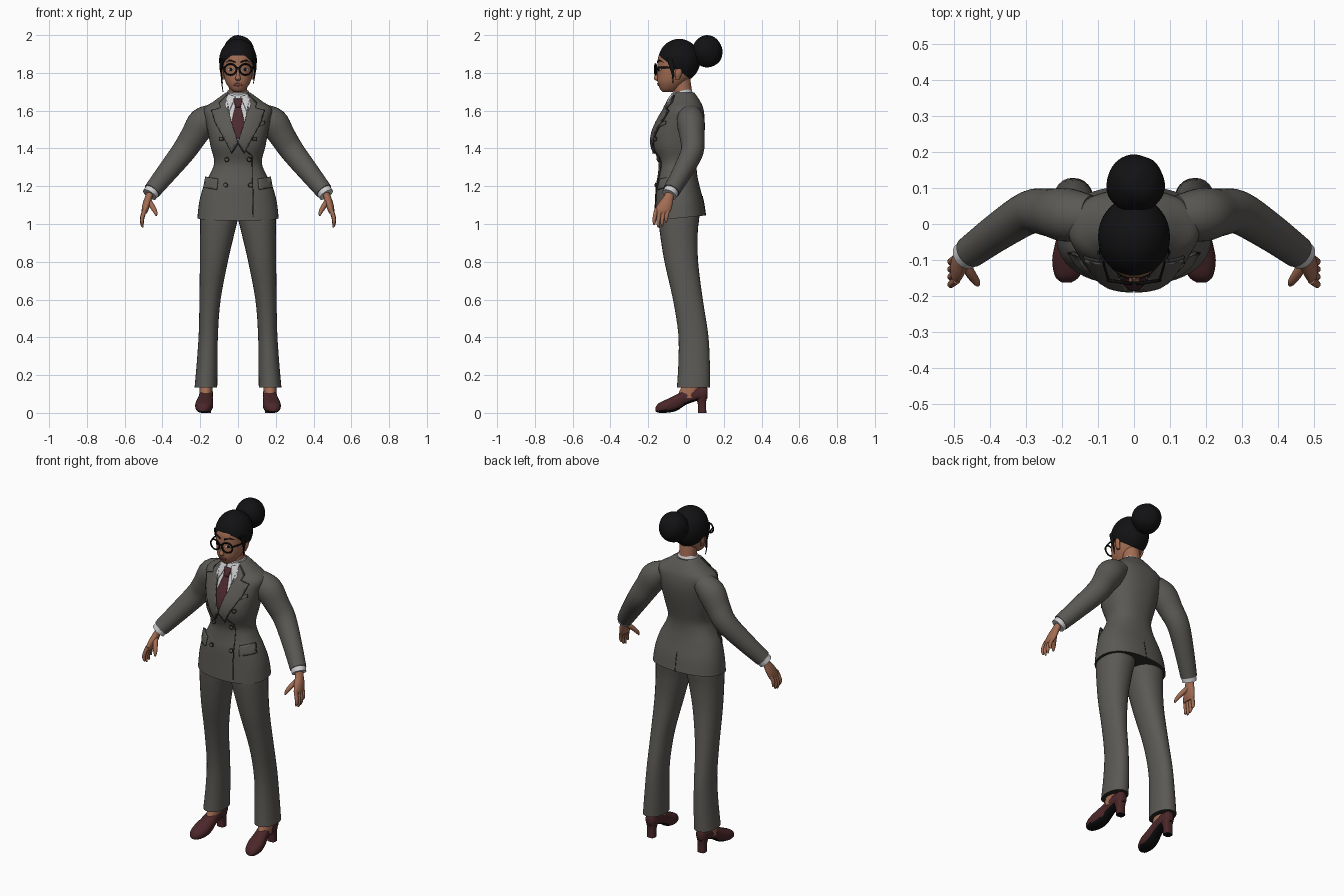
import bpy, bmesh, math
from mathutils import Vector

if "Cube" in bpy.data.objects:
    bpy.data.objects.remove(bpy.data.objects["Cube"])


def material(name, r, g, b):
    m = bpy.data.materials.new(name)
    m.use_nodes = True
    m.diffuse_color = (r, g, b, 1)
    p = next(n for n in m.node_tree.nodes if n.type == "BSDF_PRINCIPLED")
    p.inputs["Base Color"].default_value = (r, g, b, 1)
    p.inputs["Roughness"].default_value = 0.8
    return m


SUIT = material("suit grey", .105, .1, .09)
TRIM = material("dark seam grey", .025, .024, .022)
SKIN = material("skin brown", .36, .15, .085)
HAIR = material("hair black", .006, .006, .007)
SHIRT = material("shirt white", .6, .6, .62)
TIE = material("tie maroon", .075, .022, .028)
SHOE = material("shoe maroon", .07, .02, .022)
BLACK = material("frame and sole black", .004, .004, .004)
LIPS = material("lips", .26, .075, .06)
EYE = material("eye white", .55, .5, .46)


def finish(name, bm, mats, mirror=False):
    me = bpy.data.meshes.new(name)
    bm.to_mesh(me)
    bm.free()
    for m in mats:
        me.materials.append(m)
    me.shade_smooth()
    me.set_sharp_from_angle(angle=math.radians(45))
    ob = bpy.data.objects.new(name, me)
    bpy.context.collection.objects.link(ob)
    if mirror:
        ob.modifiers.new("Mirror", "MIRROR").use_mirror_merge = False
    return ob


def spline(pts, steps):
    """Smooth interpolation of tuples through the given stations."""
    out, last = [], len(pts) - 1
    for i in range(last):
        quad = [pts[max(0, i - 1)], pts[i], pts[i + 1], pts[min(last, i + 2)]]
        for k in range(steps):
            t = k / steps
            out.append([b + t / 2 * (c - a + t * (2*a - 5*b + 4*c - d + t * (3*(b - c) + d - a)))
                        for a, b, c, d in zip(*quad)])
    return out + [list(pts[-1])]


def tube(name, path, mats, u=None, v=None, n=2, seg=28, steps=4, mirror=False, rule=None, shape=None):
    """Loft of superellipse rings; each station is x, y, z and two radii."""
    rings, bm, loops = spline(path, steps), bmesh.new(), []
    for i, r in enumerate(rings):
        p = Vector(r[:3])
        t = (Vector(rings[min(i + 1, len(rings) - 1)][:3]) - Vector(rings[max(i - 1, 0)][:3])).normalized()
        a = Vector(u) if u else Vector((0, 1, 0)).cross(t).normalized()
        b = Vector(v) if v else t.cross(a)
        loop = []
        for k in range(seg):
            c, s = math.cos(math.tau * k / seg), math.sin(math.tau * k / seg)
            c, s = (math.copysign(abs(q) ** (2 / n), q) for q in (c, s))
            loop.append(bm.verts.new(p + a * c * r[3] + b * s * r[4]))
        loops.append(loop)
    for lo, hi in zip(loops, loops[1:]):
        for k in range(seg):
            j = (k + 1) % seg
            bm.faces.new((lo[k], lo[j], hi[j], hi[k]))
    bm.faces.new(loops[0])
    bm.faces.new(loops[-1])
    bmesh.ops.recalc_face_normals(bm, faces=bm.faces)
    bm.normal_update()
    for f in bm.faces:
        f.material_index = int(bool(rule and rule(f)))
    if shape:
        for w in bm.verts:
            w.co = shape(w.co)
    return finish(name, bm, mats, mirror)


def upright(profile):
    """Stations from height, half width, front and back."""
    return [(0, (f + b) / 2, z, rx, (b - f) / 2) for z, rx, f, b in profile]


def plate(name, outline, body, off, mat, side=-1, mirror=False):
    """Thin plate laid onto the front or back of a lofted body."""
    path, n = body
    rows = spline(path, 4)
    bm = bmesh.new()
    bm.faces.new([bm.verts.new((x, 0, z)) for x, z in outline])
    bmesh.ops.triangulate(bm, faces=bm.faces[:])
    for axis in (0, 2):
        vals = [w.co[axis] for w in bm.verts]
        for k in range(math.ceil(min(vals) / .015), math.ceil(max(vals) / .015)):
            co, no = Vector(), Vector()
            co[axis], no[axis] = k * .015, 1
            bmesh.ops.bisect_plane(bm, geom=bm.verts[:] + bm.edges[:] + bm.faces[:], plane_co=co, plane_no=no)
    for w in bm.verts:
        x, _, z = w.co
        lo, hi = next(((a, b) for a, b in zip(rows, rows[1:]) if a[2] <= z <= b[2]), rows[-2:])
        t = min(1, (z - lo[2]) / (hi[2] - lo[2]))
        cy, rx, ry = (lo[k] + t * (hi[k] - lo[k]) for k in (1, 3, 4))
        w.co.y = cy + side * (ry * (1 - min(.97, abs(x / rx)) ** n) ** (1 / n) + off)
    bm.normal_update()
    if sum(f.normal.y * f.calc_area() for f in bm.faces) * side < 0:
        bmesh.ops.reverse_faces(bm, faces=bm.faces[:])
    ob = finish(name, bm, [mat], mirror)
    s = ob.modifiers.new("Thickness", "SOLIDIFY")
    s.thickness, s.offset = min(off + .002, .0095), -1


def oval(cx, cz, rx, rz, n=14):
    return [(cx + rx * math.cos(math.tau * k / n), cz + rz * math.sin(math.tau * k / n)) for k in range(n)]


def edged(name, outline, off, mirror=False):
    """Suit plate with a dark seam border beneath it."""
    cx, cz = (sum(q) / len(outline) for q in zip(*outline))
    grown = [(cx + (x - cx) * 1.06, cz + (z - cz) * 1.05) for x, z in outline]
    plate(name + "_seam", grown, JACKET, off - .004, TRIM, mirror=mirror)
    plate(name, outline, JACKET, off, SUIT, mirror=mirror)


FLAT = dict(u=(1, 0, 0), v=(0, 1, 0))

# Jacket body
JACKET = (upright([(1.035, .215, -.17, .105), (1.12, .205, -.165, .092), (1.2, .182, -.16, .072),
                   (1.27, .145, -.148, .058), (1.33, .126, -.147, .058), (1.41, .145, -.174, .075),
                   (1.48, .158, -.172, .09), (1.55, .172, -.145, .098), (1.61, .18, -.11, .092),
                   (1.65, .128, -.087, .075), (1.695, .066, -.066, .045)]), 2.3)


def hem(co):
    co.z += max(0, 1.2 - co.z) * .6 * co.y
    return co


tube("jacket", JACKET[0], [SUIT, TRIM], n=2.3, seg=48, shape=hem,
     rule=lambda f: f.normal.z < -.9 and f.calc_center_median().z < 1.1, **FLAT)

# Shirt front, tie, lapels and closure
plate("shirt_front", [(-.055, 1.69), (.055, 1.69), (.05, 1.57), (0, 1.44), (-.05, 1.57)], JACKET, .004, SHIRT)
plate("tie_blade", [(-.014, 1.63), (.014, 1.63), (.036, 1.53), (.015, 1.45), (-.015, 1.45), (-.036, 1.53)],
      JACKET, .009, TIE)
plate("tie_knot", [(-.024, 1.665), (.024, 1.665), (.014, 1.62), (-.014, 1.62)], JACKET, .015, TIE)
plate("shirt_collar_points", [(.014, 1.675), (.055, 1.69), (.068, 1.63), (.05, 1.59)], JACKET, .014, SHIRT, mirror=True)
edged("lapels", [(.06, 1.68), (.1, 1.64), (.092, 1.615), (.138, 1.6), (.12, 1.54), (.035, 1.38), (.002, 1.43),
                 (.042, 1.56)], .014, True)
plate("overlap_seam", [(-.002, 1.43), (.004, 1.435), (.078, 1.36), (.083, 1.04), (.079, 1.04), (.073, 1.356)],
      JACKET, .003, TRIM)
plate("back_vent", [(-.002, 1.045), (.002, 1.045), (.002, 1.15), (-.002, 1.15)], JACKET, .003, TRIM, side=1)
edged("pocket_flaps", [(.108, 1.238), (.172, 1.25), (.182, 1.195), (.114, 1.183)], .008, True)
edged("breast_pocket", [(.085, 1.505), (.14, 1.528), (.14, 1.545), (.085, 1.522)], .007)
for label, x, z in (("upper", .09, 1.45), ("middle", .06, 1.34), ("lower", .066, 1.207)):
    plate(label + "_buttons", oval(x, z, .012, .012), JACKET, .009, TRIM, mirror=True)
    plate(label + "_button_faces", oval(x, z, .009, .009), JACKET, .011, SUIT, mirror=True)

# Neck and collar
tube("neck", [(0, -.005, 1.6, .05, .05), (0, -.03, 1.8, .048, .048)], [SKIN])
tube("shirt_collar", [(0, -.002, 1.63, .064, .06), (0, -.02, 1.685, .06, .056), (0, -.025, 1.705, .056, .052)], [SHIRT])

# Sleeves, cuffs and cuff buttons
tube("sleeves", [(.12, .02, 1.585, .055, .06), (.185, .025, 1.54, .078, .074), (.235, .032, 1.465, .07, .066),
                 (.288, .033, 1.385, .064, .06), (.375, -.02, 1.275, .055, .052), (.455, -.078, 1.175, .046, .045)],
     [SUIT], mirror=True)
tube("shirt_cuffs", [(.445, -.07, 1.188, .041, .04), (.468, -.088, 1.155, .041, .04)], [SHIRT], mirror=True)
for k in range(3):
    p = Vector((.445, -.026, 1.215)).lerp(Vector((.41, 0, 1.262)), k / 2)
    tube(f"cuff_button_{k + 1}", [(*(p - Vector((.003, .006, .003))), .007, .007), (*p, .007, .007)],
         [TRIM], seg=10, steps=1, mirror=True)

# Hands
tube("palms", [(.46, -.08, 1.17, .022, .028), (.472, -.092, 1.145, .02, .027), (.483, -.108, 1.11, .021, .038),
               (.492, -.122, 1.075, .018, .043), (.496, -.128, 1.055, .012, .038)], [SKIN], mirror=True, **FLAT)
for k, (label, drop) in enumerate((("index", .075), ("middle", .088), ("ring", .082), ("little", .062))):
    y = -.156 + .021 * k
    tube(label + "_fingers", [(.492, y, 1.08, .011, .011), (.506, y - .01, 1.075 - drop * .5, .0105, .0105),
                              (.508, y - .012, 1.075 - drop * .85, .009, .009),
                              (.503, y - .012, 1.07 - drop, .004, .004)], [SKIN], seg=10, mirror=True)
tube("thumbs", [(.475, -.1, 1.125, .014, .014), (.455, -.135, 1.095, .014, .014), (.438, -.16, 1.065, .011, .011),
                (.432, -.17, 1.043, .004, .004)], [SKIN], seg=10, mirror=True)

# Trousers
tube("trouser_legs", [(.17, .04, .135, .06, .088), (.163, .043, .27, .055, .083), (.157, .038, .42, .051, .079),
                      (.148, .01, .6, .056, .079), (.128, -.025, .8, .074, .089), (.11, -.038, .95, .091, .1),
                      (.1, -.038, 1.03, .1, .108), (.095, -.035, 1.1, .1, .11)],
     [SUIT, TRIM], n=2.2, mirror=True, rule=lambda f: f.normal.z < -.9, **FLAT)

# Feet, shoes and heels
tube("ankles", [(.172, .01, .08, .034, .06), (.168, .035, .17, .034, .045)], [SKIN], mirror=True, **FLAT)
tube("shoes", [(.187, -.162, .018, .014, .01), (.185, -.145, .026, .034, .025), (.18, -.1, .037, .047, .036),
               (.175, -.05, .054, .043, .043), (.17, 0, .083, .036, .04), (.168, .06, .1, .036, .036),
               (.168, .1, .104, .03, .036), (.168, .115, .105, .016, .025)],
     [SHOE, BLACK], u=(1, 0, 0), v=(0, 0, 1), n=2.4, mirror=True, rule=lambda f: f.normal.z < -.6)
tube("shoe_heels", [(.168, .086, 0, .024, .022), (.168, .084, .05, .024, .022), (.168, .078, .095, .032, .034)],
     [SHOE, BLACK], n=3, mirror=True, rule=lambda f: f.normal.z < -.9, **FLAT)

# Head and face
HEAD = (upright([(1.7, .022, -.125, -.07), (1.715, .042, -.138, -.04), (1.75, .065, -.15, 0), (1.79, .076, -.151, .03),
                 (1.84, .08, -.151, .045), (1.89, .078, -.145, .045), (1.94, .06, -.11, .02)]), 2.2)
tube("head", HEAD[0], [SKIN], n=2.2, seg=32, **FLAT)
tube("nose", [(0, -.148, 1.825, .007, .006), (0, -.154, 1.79, .009, .01), (0, -.157, 1.77, .015, .014),
              (0, -.15, 1.758, .008, .006)], [SKIN], seg=14, **FLAT)
tube("ears", [(.074, -.045, 1.765, .008, .01), (.083, -.04, 1.795, .01, .018), (.084, -.036, 1.825, .008, .014)],
     [SKIN], seg=12, mirror=True, **FLAT)
plate("lips", oval(0, 1.737, .025, .008), HEAD, .004, LIPS)
plate("eye_whites", oval(.038, 1.818, .016, .008), HEAD, .002, EYE, mirror=True)
plate("irises", oval(.038, 1.818, .0075, .0075), HEAD, .004, BLACK, mirror=True)
plate("eyebrows", [(.014, 1.853), (.045, 1.864), (.066, 1.855), (.045, 1.87), (.014, 1.862)], HEAD, .003, HAIR, mirror=True)

# Glasses
for label, s in (("left", 1), ("right", -1)):
    bpy.ops.mesh.primitive_torus_add(major_radius=.029, minor_radius=.0045, major_segments=28, minor_segments=8,
                                     location=(s * .04, -.161, 1.818), rotation=(math.pi / 2, 0, s * .15))
    rim = bpy.context.object
    rim.name = label + "_glasses_rim"
    rim.scale.x = 1.1
    rim.data.materials.append(BLACK)
    rim.data.shade_smooth()
tube("glasses_bridge", [(-.013, -.164, 1.828, .004, .004), (.013, -.164, 1.828, .004, .004)], [BLACK], seg=8)
tube("glasses_temples", [(.07, -.157, 1.828, .004, .006), (.086, -.1, 1.828, .003, .005), (.088, -.035, 1.822, .003, .004)],
     [BLACK], u=(1, 0, 0), v=(0, 0, 1), seg=8, mirror=True)

# Hair cap, cut along the hairline
bm = bmesh.new()
bmesh.ops.create_uvsphere(bm, u_segments=36, v_segments=24, radius=1)
for w in bm.verts:
    w.co = Vector((w.co.x * .1, w.co.y * .111 - .036, w.co.z * .115 + 1.865))
bmesh.ops.bisect_plane(bm, geom=bm.verts[:] + bm.edges[:] + bm.faces[:], plane_co=(0, -.15, 1.895),
                       plane_no=(0, -.74, -1), clear_outer=True)
bmesh.ops.holes_fill(bm, edges=[e for e in bm.edges if e.is_boundary])
finish("hair_cap", bm, [HAIR])

# Bun with soft waves, and loose strands
bm = bmesh.new()
bmesh.ops.create_icosphere(bm, subdivisions=4, radius=1)
for w in bm.verts:
    x, y, z = w.co
    k = 1 + .025 * math.sin(5 * x + 3 * z) * math.cos(4 * y - 2 * x)
    w.co = Vector((x * .081 * k + .004, y * .081 * k + .112, z * .085 * k + 1.914))
finish("hair_bun", bm, [HAIR])
tube("side_locks", [(.084, -.085, 1.875, .012, .02), (.09, -.075, 1.83, .008, .014), (.088, -.07, 1.79, .004, .006),
                    (.082, -.068, 1.745, .002, .002)], [HAIR], seg=10, mirror=True, **FLAT)
tube("loose_strand", [(-.088, -.07, 1.79, .004, .004), (-.085, -.075, 1.74, .003, .003), (-.079, -.07, 1.7, .002, .002)],
     [HAIR], seg=8)
